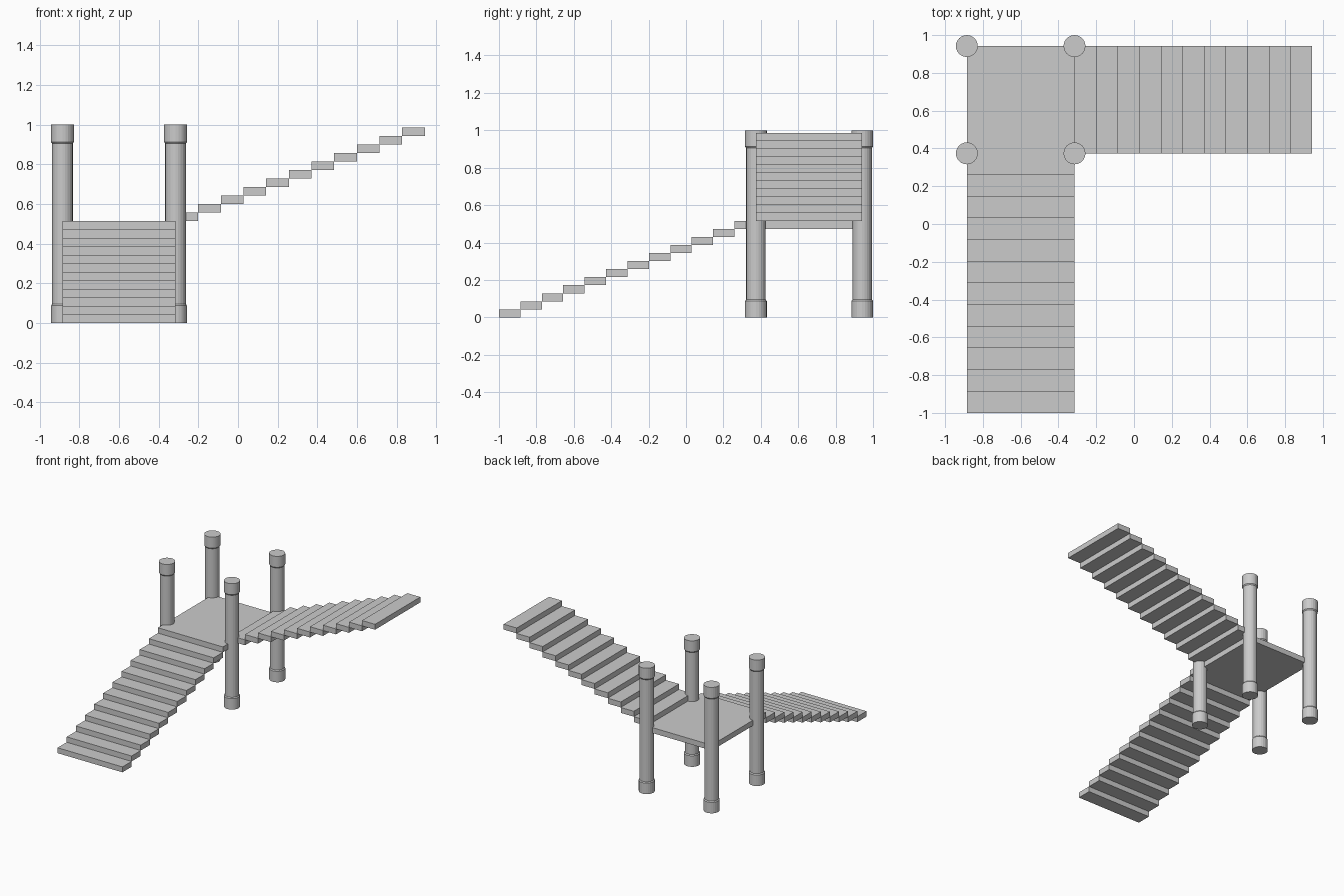
import bpy, bmesh, math

if "Cube" in bpy.data.objects:
    bpy.data.objects.remove(bpy.data.objects["Cube"])

X0, X1 = -0.885, -0.315      # landing extents, also post centres
Y0, Y1 = 0.374, 0.942
RISE = 0.0429                # step height and slab thickness
RUN_LOW = (Y0 + 1.0) / 12
RUN_UP = (0.942 - X1) / 11


def box(name, lo, hi):
    bm = bmesh.new()
    bmesh.ops.create_cube(bm, size=1)
    for v in bm.verts:
        v.co = [(a + b) / 2 + c * (b - a) for a, b, c in zip(lo, hi, v.co)]
    me = bpy.data.meshes.new(name)
    bm.to_mesh(me)
    bm.free()
    ob = bpy.data.objects.new(name, me)
    bpy.context.collection.objects.link(ob)
    return ob


def lathe(name, profile, x, y, sides=24):
    bm = bmesh.new()
    rings = [[bm.verts.new((r * math.cos(2 * math.pi * i / sides),
                            r * math.sin(2 * math.pi * i / sides), z))
              for i in range(sides)] for r, z in profile]
    for a, b in zip(rings, rings[1:]):
        for i in range(sides):
            j = (i + 1) % sides
            bm.faces.new((a[i], a[j], b[j], b[i]))
    bm.faces.new(rings[0][::-1])
    bm.faces.new(rings[-1])
    me = bpy.data.meshes.new(name)
    bm.to_mesh(me)
    bm.free()
    ob = bpy.data.objects.new(name, me)
    ob.location = (x, y, 0)
    bpy.context.collection.objects.link(ob)
    return ob


# Landing between the posts
box("landing", (X0, Y0, 11 * RISE), (X1, Y1, 12 * RISE))

# Lower flight climbs back to the landing
for i in range(12):
    y = -1 + i * RUN_LOW
    box(f"lower_step_{i + 1}", (X0, y, i * RISE), (X1, y + RUN_LOW, (i + 1) * RISE))

# Upper flight climbs right from the landing
for i in range(11):
    x = X1 + i * RUN_UP
    z = (12 + i) * RISE
    box(f"upper_step_{i + 1}", (x, Y0, z), (x + RUN_UP, Y1, z + RISE))

# Corner posts with thicker collars at foot and head
R, S = 0.058, 0.052
profile = [(R, 0), (R, 0.087), (S, 0.095), (S, 0.905), (R, 0.913), (R, 1)]
for side, x in (("left", X0), ("right", X1)):
    for depth, y in (("front", Y0), ("back", Y1)):
        lathe(f"{depth}_{side}_post", profile, x, y)
